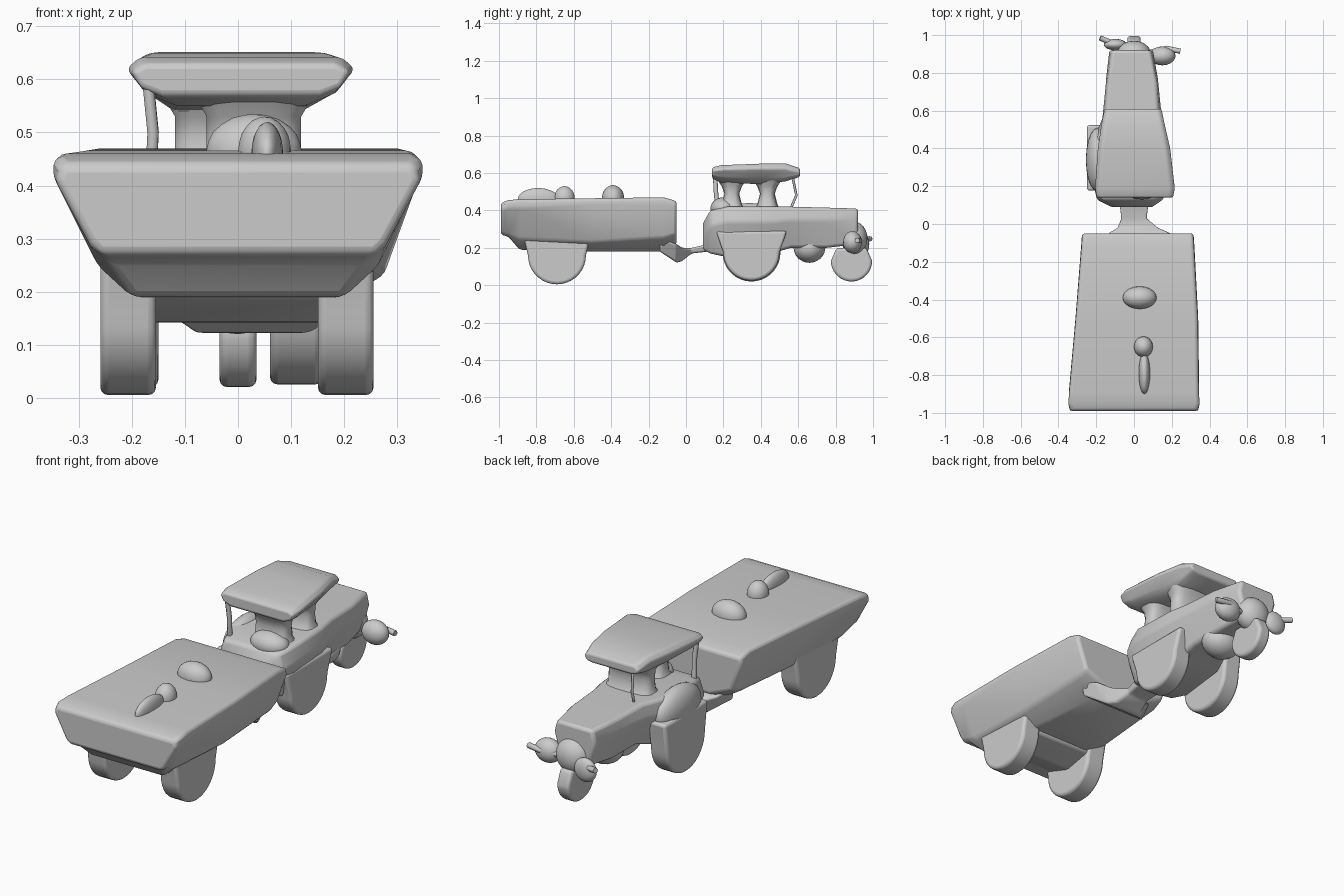
import bpy, bmesh, math
from mathutils import Vector

if "Cube" in bpy.data.objects:
    bpy.data.objects.remove(bpy.data.objects["Cube"])

grey = bpy.data.materials.new("clay grey")
grey.use_nodes = True
COLOUR = (0.6, 0.6, 0.6, 1)
grey.diffuse_color = COLOUR
grey.node_tree.nodes["Principled BSDF"].inputs["Base Color"].default_value = COLOUR


def finish(name, bm, bevel=0.0, angle=40):
    bmesh.ops.recalc_face_normals(bm, faces=bm.faces)
    mesh = bpy.data.meshes.new(name)
    bm.to_mesh(mesh)
    bm.free()
    ob = bpy.data.objects.new(name, mesh)
    bpy.context.collection.objects.link(ob)
    mesh.materials.append(grey)
    if bevel:
        mod = ob.modifiers.new("soft edges", "BEVEL")
        mod.width, mod.segments, mod.limit_method = bevel, 3, "ANGLE"
    bpy.ops.object.select_all(action="DESELECT")
    ob.select_set(True)
    bpy.context.view_layer.objects.active = ob
    bpy.ops.object.shade_smooth_by_angle(angle=math.radians(angle))
    return ob


def skin(name, rings, bevel=0.0):
    """Join rings of points into a closed skin."""
    bm = bmesh.new()
    rings = [[bm.verts.new(p) for p in r] for r in rings]
    n = len(rings[0])
    for a, b in zip(rings, rings[1:]):
        for i in range(n):
            j = (i + 1) % n
            bm.faces.new((a[i], a[j], b[j], b[i]))
    bm.faces.new(rings[0])
    bm.faces.new(rings[-1][::-1])
    return finish(name, bm, bevel)


def loft(name, sections, bevel=0.015):
    """Sections along y: (y, centre x, [(half width, z) from top to bottom])."""
    return skin(name, [[(cx + w, y, z) for w, z in prof] +
                       [(cx - w, y, z) for w, z in reversed(prof)]
                       for y, cx, prof in sections], bevel)


def stack(name, layers, sides=16, power=0.6):
    """Layers along z: (z, centre x, centre y, radius x, radius y), rounded boxes."""
    def bulge(v):
        return math.copysign(abs(v) ** power, v)
    turn = [2 * math.pi * (i + 0.5) / sides for i in range(sides)]
    return skin(name, [[(cx + rx * bulge(math.cos(t)), cy + ry * bulge(math.sin(t)), z)
                        for t in turn] for z, cx, cy, rx, ry in layers])


def wheel(name, x, width, y, z, r, top, flare):
    """Round tread below, flaring up into the body as a wheel arch."""
    outline = [(y + r * math.cos(a), z + r * math.sin(a))
               for a in (math.pi * (1 + i / 18) for i in range(19))]
    outline += [(y + r + flare, top), (y - r - flare, top)]
    return skin(name, [[(x + s * width / 2, py, pz) for py, pz in outline]
                       for s in (-1, 1)], 0.015)


def blob(name, centre, radii):
    bm = bmesh.new()
    bmesh.ops.create_icosphere(bm, subdivisions=3, radius=1)
    for v in bm.verts:
        v.co = Vector(c + p * r for c, p, r in zip(centre, v.co, radii))
    return finish(name, bm)


def rod(name, points, radius):
    curve = bpy.data.curves.new(name, "CURVE")
    curve.dimensions, curve.bevel_depth, curve.bevel_resolution = "3D", radius, 1
    curve.use_fill_caps = True
    line = curve.splines.new("POLY")
    line.points.add(len(points) - 1)
    for p, co in zip(line.points, points):
        p.co = (*co, 1)
    curve.materials.append(grey)
    ob = bpy.data.objects.new(name, curve)
    bpy.context.collection.objects.link(ob)


# Trailer bed and belly
loft("trailer_body", [
    (-0.99, 0.0, [(0.33, 0.44), (0.345, 0.41), (0.28, 0.29), (0.26, 0.27)]),
    (-0.95, 0.0, [(0.345, 0.455), (0.35, 0.42), (0.275, 0.28), (0.25, 0.26)]),
    (-0.89, 0.0, [(0.34, 0.46), (0.345, 0.42), (0.265, 0.25), (0.2, 0.19)]),
    (-0.50, 0.015, [(0.32, 0.465), (0.325, 0.43), (0.26, 0.23), (0.16, 0.18)]),
    (-0.12, 0.02, [(0.295, 0.47), (0.3, 0.43), (0.25, 0.25), (0.13, 0.18)]),
    (-0.05, 0.02, [(0.29, 0.45), (0.295, 0.42), (0.24, 0.27), (0.12, 0.22)]),
])
for side, x in (("left", 0.203), ("right", -0.207)):
    wheel(f"trailer_wheel_{side}", x, 0.105, -0.69, 0.16, 0.155, 0.29, 0.03)
loft("trailer_axle", [(-0.83, 0, [(0.2, 0.26), (0.18, 0.19)]),
                      (-0.69, 0, [(0.2, 0.26), (0.17, 0.14)]),
                      (-0.54, 0, [(0.2, 0.26), (0.18, 0.17)])])

# Load on the bed
blob("load_mound_front", (0.03, -0.39, 0.465), (0.09, 0.06, 0.07))
blob("load_mound_middle", (0.05, -0.65, 0.465), (0.05, 0.055, 0.065))
blob("load_mound_ridge", (0.055, -0.79, 0.46), (0.03, 0.11, 0.06))

# Coupling between trailer and tractor
loft("coupling", [
    (-0.14, 0.02, [(0.2, 0.25), (0.19, 0.18)]),
    (-0.05, 0.03, [(0.17, 0.22), (0.11, 0.12)]),
    (-0.02, 0.02, [(0.11, 0.2), (0.08, 0.13)]),
    (0.03, 0.0, [(0.07, 0.2), (0.06, 0.17)]),
    (0.12, 0.0, [(0.08, 0.22), (0.07, 0.18)]),
], 0.01)

# Tractor body from the tail to the bonnet
loft("tractor_body", [
    (0.09, -0.01, [(0.08, 0.33), (0.11, 0.27), (0.08, 0.19)]),
    (0.13, -0.02, [(0.15, 0.4), (0.18, 0.32), (0.12, 0.17)]),
    (0.22, -0.02, [(0.18, 0.42), (0.2, 0.34), (0.13, 0.15)]),
    (0.46, -0.02, [(0.17, 0.42), (0.19, 0.34), (0.12, 0.17)]),
    (0.56, -0.01, [(0.14, 0.42), (0.16, 0.35), (0.1, 0.2)]),
    (0.75, -0.01, [(0.13, 0.415), (0.14, 0.35), (0.1, 0.2)]),
    (0.92, -0.015, [(0.1, 0.41), (0.115, 0.35), (0.08, 0.22)]),
])
blob("engine_sump", (0.0, 0.66, 0.2), (0.1, 0.085, 0.08))
blob("fender_right", (-0.19, 0.34, 0.33), (0.065, 0.17, 0.11))
wheel("tractor_rear_wheel_left", 0.11, 0.1, 0.35, 0.175, 0.15, 0.29, 0.04)
wheel("tractor_rear_wheel_right", -0.2, 0.1, 0.35, 0.175, 0.155, 0.32, 0.02)

# Front wheel, its fork and the steering stubs
wheel("front_wheel", 0.0, 0.07, 0.885, 0.13, 0.11, 0.2, -0.03)
blob("front_fork", (0.0, 0.9, 0.25), (0.09, 0.07, 0.09))
blob("steering_knuckle_left", (0.15, 0.89, 0.23), (0.07, 0.05, 0.06))
blob("steering_knuckle_right", (-0.1, 0.95, 0.22), (0.06, 0.03, 0.06))
rod("steering_stub_left", [(0.05, 0.9, 0.23), (0.17, 0.93, 0.24), (0.245, 0.915, 0.24)], 0.014)
rod("steering_stub_right", [(0.0, 0.92, 0.22), (-0.12, 0.96, 0.24), (-0.18, 0.985, 0.25)], 0.014)

# Cab: seat, flared pillars, thin posts and roof
blob("seat", (0.04, 0.2, 0.41), (0.1, 0.07, 0.06))
for name, y, x, half in (("rear_pillar", 0.245, 0.03, 0.09), ("front_pillar", 0.435, 0.0, 0.12)):
    stack(name, [(0.39, x, y, half + 0.03, 0.08), (0.43, x, y, half, 0.055),
                 (0.49, x, y, half, 0.04), (0.53, x, y, half, 0.055),
                 (0.58, x, y, half + 0.03, 0.09)])
rod("rear_post", [(-0.165, 0.17, 0.4), (-0.16, 0.16, 0.5), (-0.17, 0.155, 0.6)], 0.012)
rod("front_post", [(-0.1, 0.56, 0.41), (-0.11, 0.59, 0.48), (-0.1, 0.57, 0.58)], 0.007)
loft("cab_roof", [
    (0.14, 0.005, [(0.18, 0.63), (0.205, 0.615), (0.19, 0.585), (0.15, 0.57)]),
    (0.19, 0.005, [(0.19, 0.642), (0.215, 0.62), (0.18, 0.575), (0.12, 0.55)]),
    (0.40, 0.0, [(0.17, 0.65), (0.195, 0.625), (0.16, 0.57), (0.12, 0.54)]),
    (0.53, -0.005, [(0.15, 0.652), (0.17, 0.625), (0.14, 0.57), (0.1, 0.555)]),
    (0.61, -0.005, [(0.13, 0.625), (0.155, 0.605), (0.14, 0.585), (0.11, 0.58)]),
], 0.01)
